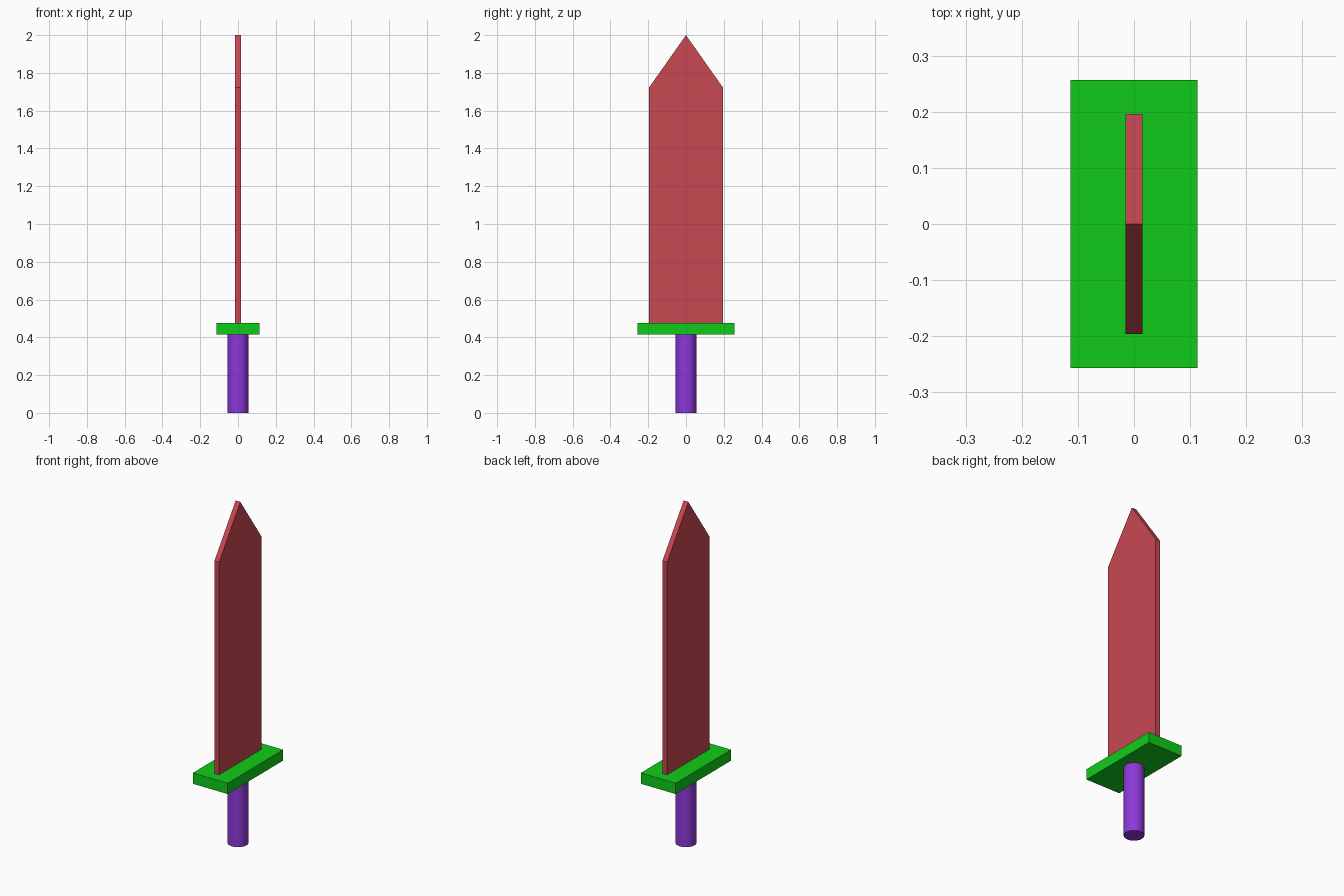
import bpy, bmesh, math

if "Cube" in bpy.data.objects:
    bpy.data.objects.remove(bpy.data.objects["Cube"])


def paint(obj, name, rgb):
    mat = bpy.data.materials.new(name)
    mat.diffuse_color = (*rgb, 1.0)
    mat.use_nodes = True
    mat.node_tree.nodes["Principled BSDF"].inputs["Base Color"].default_value = mat.diffuse_color
    obj.data.materials.append(mat)


# Grip: round cylinder
GUARD_BOTTOM, GUARD_TOP = 0.414, 0.477
bpy.ops.mesh.primitive_cylinder_add(vertices=32, radius=0.055, depth=GUARD_BOTTOM,
                                    location=(0, 0, GUARD_BOTTOM / 2))
grip = bpy.context.object
grip.name = "grip"
bpy.ops.object.shade_smooth_by_angle(angle=math.radians(30))
paint(grip, "purple", (0.27, 0.04, 0.70))

# Crossguard: flat block
bpy.ops.mesh.primitive_cube_add(size=1, location=(0, 0, (GUARD_BOTTOM + GUARD_TOP) / 2))
guard = bpy.context.object
guard.name = "crossguard"
guard.scale = (0.226, 0.514, GUARD_TOP - GUARD_BOTTOM)
bpy.ops.object.transform_apply(location=False, rotation=False, scale=True)
paint(guard, "green", (0.005, 0.60, 0.01))

# Blade: pointed profile extruded across x
HALF_WIDTH, HALF_THICK = 0.196, 0.015
profile = [(-HALF_WIDTH, GUARD_TOP), (HALF_WIDTH, GUARD_TOP),
           (HALF_WIDTH, 1.722), (0, 2.0), (-HALF_WIDTH, 1.722)]
bm = bmesh.new()
face = bm.faces.new([bm.verts.new((-HALF_THICK, y, z)) for y, z in profile])
extruded = bmesh.ops.extrude_face_region(bm, geom=[face])["geom"]
bmesh.ops.translate(bm, vec=(2 * HALF_THICK, 0, 0),
                    verts=[v for v in extruded if isinstance(v, bmesh.types.BMVert)])
bmesh.ops.recalc_face_normals(bm, faces=bm.faces)
mesh = bpy.data.meshes.new("blade")
bm.to_mesh(mesh)
bm.free()
blade = bpy.data.objects.new("blade", mesh)
bpy.context.collection.objects.link(blade)
paint(blade, "red", (0.58, 0.065, 0.084))
